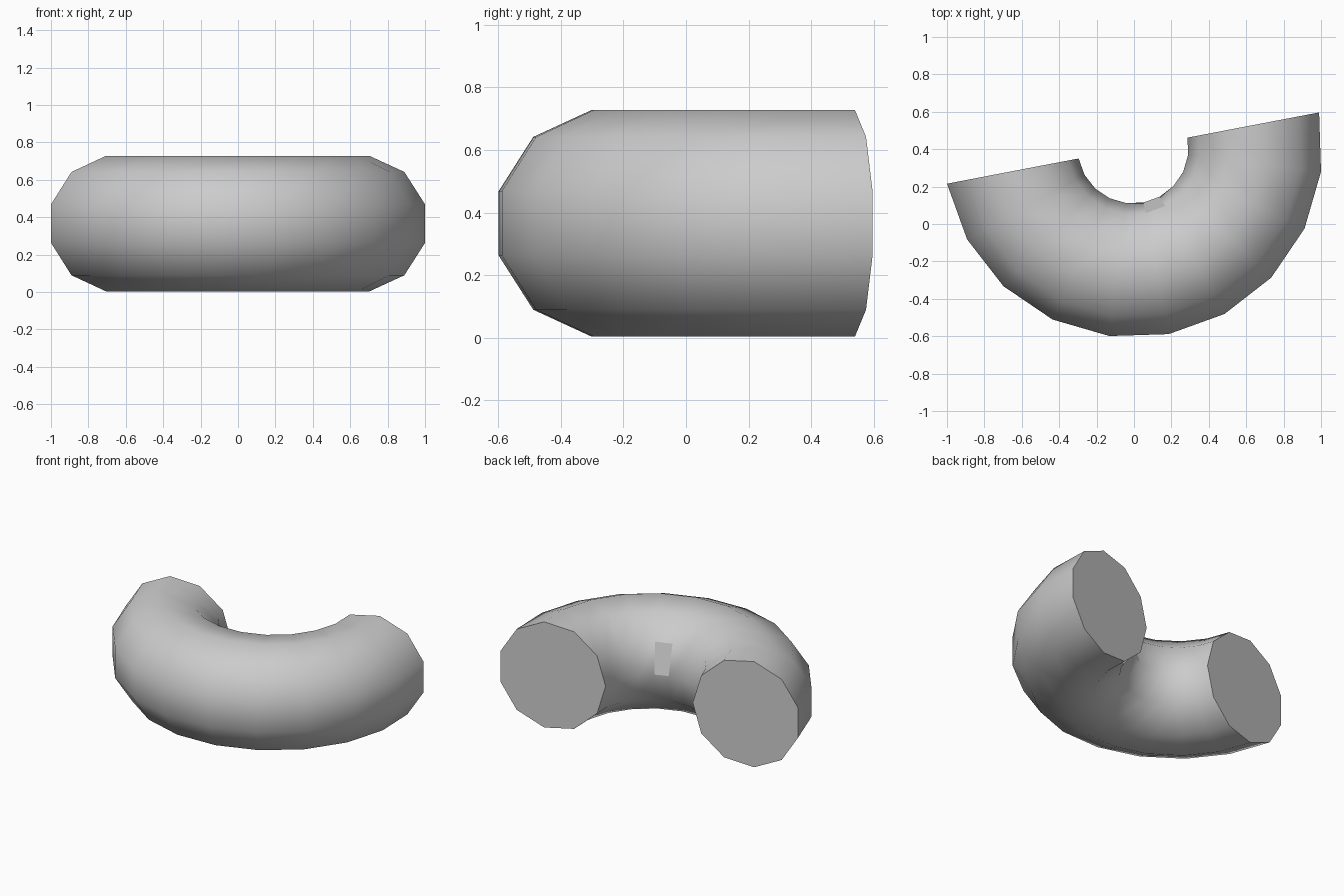
import bpy, bmesh
from math import cos, sin, pi, radians

if "Cube" in bpy.data.objects:
    bpy.data.objects.remove(bpy.data.objects["Cube"])

MAJOR, MINOR = 0.662, 0.3656
SEGS, SIDES = 10, 11
START = radians(190.84)
CENTRE = (-0.005, 0.406, MINOR)

bm = bmesh.new()

# Rings of an 11-sided tube swept through half a turn (a vertex faces inward)
rings = []
for i in range(SEGS + 1):
    a = START + pi * i / SEGS
    ring = []
    for j in range(SIDES):
        t = pi + 2 * pi * j / SIDES
        r = MAJOR + MINOR * cos(t)
        ring.append(bm.verts.new((CENTRE[0] + r * cos(a),
                                  CENTRE[1] + r * sin(a),
                                  CENTRE[2] + MINOR * sin(t))))
    rings.append(ring)

# Smooth tube wall, with one flat facet on the inner curve
for i in range(SEGS):
    for j in range(SIDES):
        k = (j + 1) % SIDES
        f = bm.faces.new((rings[i][j], rings[i + 1][j],
                          rings[i + 1][k], rings[i][k]))
        f.smooth = not (i == SEGS // 2 and j == SIDES - 1)

# Flat end caps with sharp rims
for ring in (rings[0], rings[-1]):
    cap = bm.faces.new(ring)
    cap.smooth = False
    for e in cap.edges:
        e.smooth = False

bmesh.ops.recalc_face_normals(bm, faces=bm.faces)
mesh = bpy.data.meshes.new("half_ring")
bm.to_mesh(mesh)
bm.free()
bpy.context.collection.objects.link(bpy.data.objects.new("half_ring", mesh))
